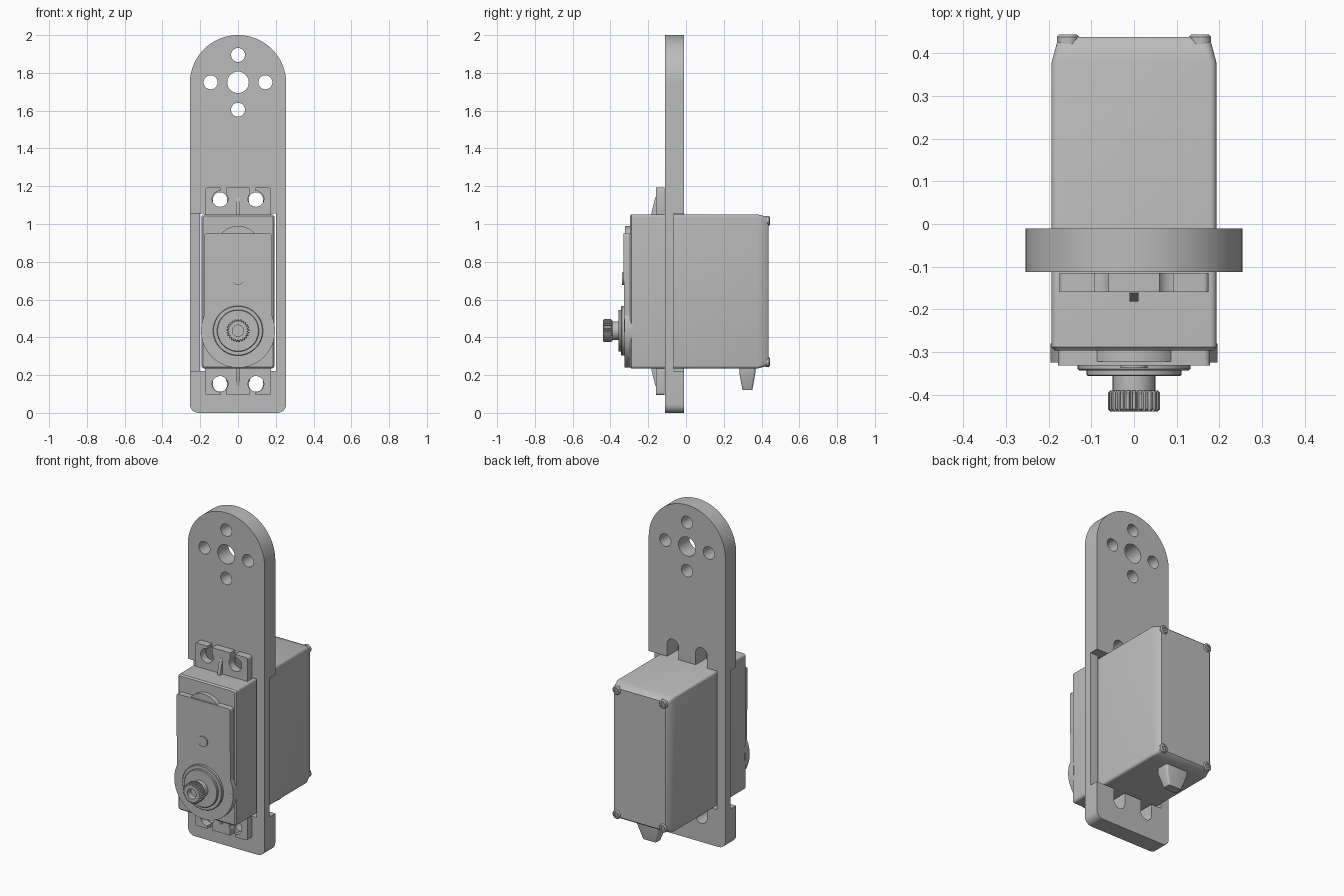
import bpy, bmesh
from math import sin, cos, pi, radians
from mathutils import Vector

if "Cube" in bpy.data.objects:
    bpy.data.objects.remove(bpy.data.objects["Cube"], do_unlink=True)

grey = bpy.data.materials.new("plain grey")
grey.use_nodes = True
grey.diffuse_color = (0.5, 0.5, 0.5, 1)
grey.node_tree.nodes["Principled BSDF"].inputs["Base Color"].default_value = (0.5, 0.5, 0.5, 1)


def loft(name, loops):
    """Skin a stack of equal-length loops of 3D points and cap both ends."""
    bm = bmesh.new()
    rings = [[bm.verts.new(p) for p in loop] for loop in loops]
    n = len(rings[0])
    for a, b in zip(rings, rings[1:]):
        for i in range(n):
            j = (i + 1) % n
            bm.faces.new((a[i], a[j], b[j], b[i]))
    bm.faces.new(rings[0])
    bm.faces.new(rings[-1])
    bmesh.ops.recalc_face_normals(bm, faces=bm.faces)
    me = bpy.data.meshes.new(name)
    bm.to_mesh(me)
    bm.free()
    me.materials.append(grey)
    ob = bpy.data.objects.new(name, me)
    bpy.context.collection.objects.link(ob)
    return ob


def arc(cx, cz, r, a0, a1, n):
    return [(cx + r * cos(radians(a0 + (a1 - a0) * i / n)),
             cz + r * sin(radians(a0 + (a1 - a0) * i / n))) for i in range(n + 1)]


def rounded(cx, cz, hx, hz, r, n=5):
    pts = []
    for k, (sx, sz) in enumerate([(1, 1), (-1, 1), (-1, -1), (1, -1)]):
        pts += arc(cx + sx * (hx - r), cz + sz * (hz - r), r, 90 * k, 90 * k + 90, n)
    return pts


def prism(name, pts, y0, y1):
    return loft(name, [[(x, y, z) for x, z in pts] for y in (y0, y1)])


def box(name, x0, x1, y0, y1, z0, z1):
    return prism(name, [(x0, z0), (x1, z0), (x1, z1), (x0, z1)], y0, y1)


def disc(name, x, z, r, y0, y1, n=48, chamfer=0.0):
    """Cylinder along y; y0 is the outer end that gets the chamfer."""
    rings = [(y0, r - chamfer)]
    if chamfer:
        rings.append((y0 + chamfer * (1 if y1 > y0 else -1), r))
    rings.append((y1, r))
    return loft(name, [[(px, y, pz) for px, pz in arc(x, z, rr, 0, 360 - 360 / n, n - 1)]
                       for y, rr in rings])


def combine(target, tools, operation="DIFFERENCE"):
    bpy.context.view_layer.objects.active = target
    for tool in tools:
        mod = target.modifiers.new("cut", "BOOLEAN")
        mod.operation, mod.solver, mod.object = operation, "EXACT", tool
        bpy.ops.object.modifier_apply(modifier=mod.name)
        bpy.data.objects.remove(tool, do_unlink=True)


# Mounting plate with a domed top
PF, PB = -0.112, -0.01
MID = 0.643
outline = (arc(0, 1.745, 0.255, 0, 180, 48) + arc(-0.21, 0.045, 0.045, 180, 270, 6)
           + arc(0.21, 0.045, 0.045, 270, 360, 6))
plate = prism("mounting_plate", outline, PF, PB)
cuts = [disc("cutter", x, z, r, -0.2, 0.1, 32) for x, z, r in
        [(0, 1.75, 0.057), (0, 1.895, 0.037), (0, 1.605, 0.037),
         (0.145, 1.75, 0.037), (-0.145, 1.75, 0.037)]]
cuts.append(box("cutter", -0.2, 0.2, -0.2, 0.1, 0.222, 1.055))
# Thinned side rails: one cut from the front, one from the back
cuts.append(box("cutter", -0.3, -0.19, -0.2, -0.06, 0.222, 1.055))
cuts.append(box("cutter", 0.19, 0.3, -0.065, 0.1, 0.222, 1.055))
# Screw notches opening into the window
for x in (-0.095, 0.095):
    cuts.append(prism("cutter", arc(x, 1.13, 0.038, 0, 180, 16)
                      + [(x - 0.038, 1.0), (x + 0.038, 1.0)], -0.2, 0.1))
    cuts.append(prism("cutter", arc(x, 0.15, 0.038, 180, 360, 16)
                      + [(x + 0.038, 0.3), (x - 0.038, 0.3)], -0.2, 0.1))
combine(plate, cuts)

# Motor case, rounded and tapered towards the back
HX, HZ = 0.193, 0.408
sections = [(-0.297, 0.008, 0.012), (-0.289, 0, 0.015), (0.38, 0, 0.015),
            (0.428, 0.013, 0.02), (0.438, 0.022, 0.02)]
loft("motor_case", [[(x, y, z) for x, z in rounded(0, MID, HX - d, HZ - d, r)]
                    for y, d, r in sections])

# Mounting ears with keyhole slots and a tapered rib
for s, where in ((1, "upper"), (-1, "lower")):
    ear = prism(where + "_ear", rounded(0, MID + s * 0.47, 0.175, 0.079, 0.012, 4), -0.16, -0.115)
    slots = []
    for x in (-1, 1):
        slots.append(disc("cutter", x * 0.095, MID + s * 0.49, 0.042, -0.3, 0, 28))
        a, b = sorted((x * 0.06, x * 0.092))
        slots.append(box("cutter", a, b, -0.3, 0, *sorted((MID + s * 0.49, MID + s * 0.6))))
    combine(ear, slots)
    side = [(-0.155, 0.40), (-0.182, 0.40), (-0.182, 0.42), (-0.162, 0.50), (-0.155, 0.50)]
    loft(where + "_rib", [[(x, y, MID + s * z) for y, z in side] for x in (-0.01, 0.01)])

# Gear cover: panel, round output boss and idler bump
AX = 0.435
prism("gear_cover", rounded(0, 0.69, 0.178, 0.26, 0.015), -0.327, -0.28)
prism("cover_upper_panel", rounded(0, 0.82, 0.178, 0.13, 0.012), -0.332, -0.32)
disc("output_boss", 0, AX, 0.196, -0.325, -0.28, 64)
disc("idler_bump", 0, 0.875, 0.115, -0.323, -0.28, 48)
disc("cover_nub", 0, 0.71, 0.032, -0.338, -0.32, 24)

# Stepped bearing collar
disc("collar_large", 0, AX, 0.132, -0.343, -0.31, 56, 0.003)
disc("collar_small", 0, AX, 0.111, -0.357, -0.33, 48, 0.003)
disc("output_shaft", 0, AX, 0.05, -0.395, -0.35, 32)

# Splined output gear with a bore
teeth = 25
profile = []
for i in range(teeth):
    for frac, r in ((0.0, 0.061), (0.45, 0.061), (0.6, 0.054), (0.85, 0.054)):
        t = 2 * pi * (i + frac) / teeth
        profile.append((r * cos(t), r * sin(t)))
spline = loft("output_spline", [[(x * k, y, AX + z * k) for x, z in profile]
                                for y, k in ((-0.44, 0.9), (-0.434, 1), (-0.396, 1), (-0.39, 0.9))])
combine(spline, [disc("cutter", 0, AX, 0.03, -0.5, -0.405, 24)])

# Rear case screws with hexagonal sockets
for sx, wx in ((1, "left"), (-1, "right")):
    for sz, wz in ((1, "upper"), (-1, "lower")):
        x, z = sx * 0.155, MID + sz * 0.373
        screw = disc(wz + "_" + wx + "_screw", x, z, 0.026, 0.445, 0.422, 24, 0.006)
        combine(screw, [disc("cutter", x, z, 0.012, 0.5, 0.432, 6)])

# Tapered cable strain relief under the case
loft("cable_relief", [[(x, y, z) for x, y in rounded(0, 0.325, hx, hy, 0.012, 4)]
                      for z, hx, hy in ((0.24, 0.075, 0.042), (0.21, 0.075, 0.042),
                                        (0.12, 0.045, 0.026))])

# Smooth rounded walls, keep edges crisp
bpy.ops.object.select_all(action="DESELECT")
for ob in bpy.context.scene.objects:
    if ob.type == "MESH":
        ob.select_set(True)
        bpy.context.view_layer.objects.active = ob
bpy.ops.object.shade_smooth_by_angle(angle=radians(30))
